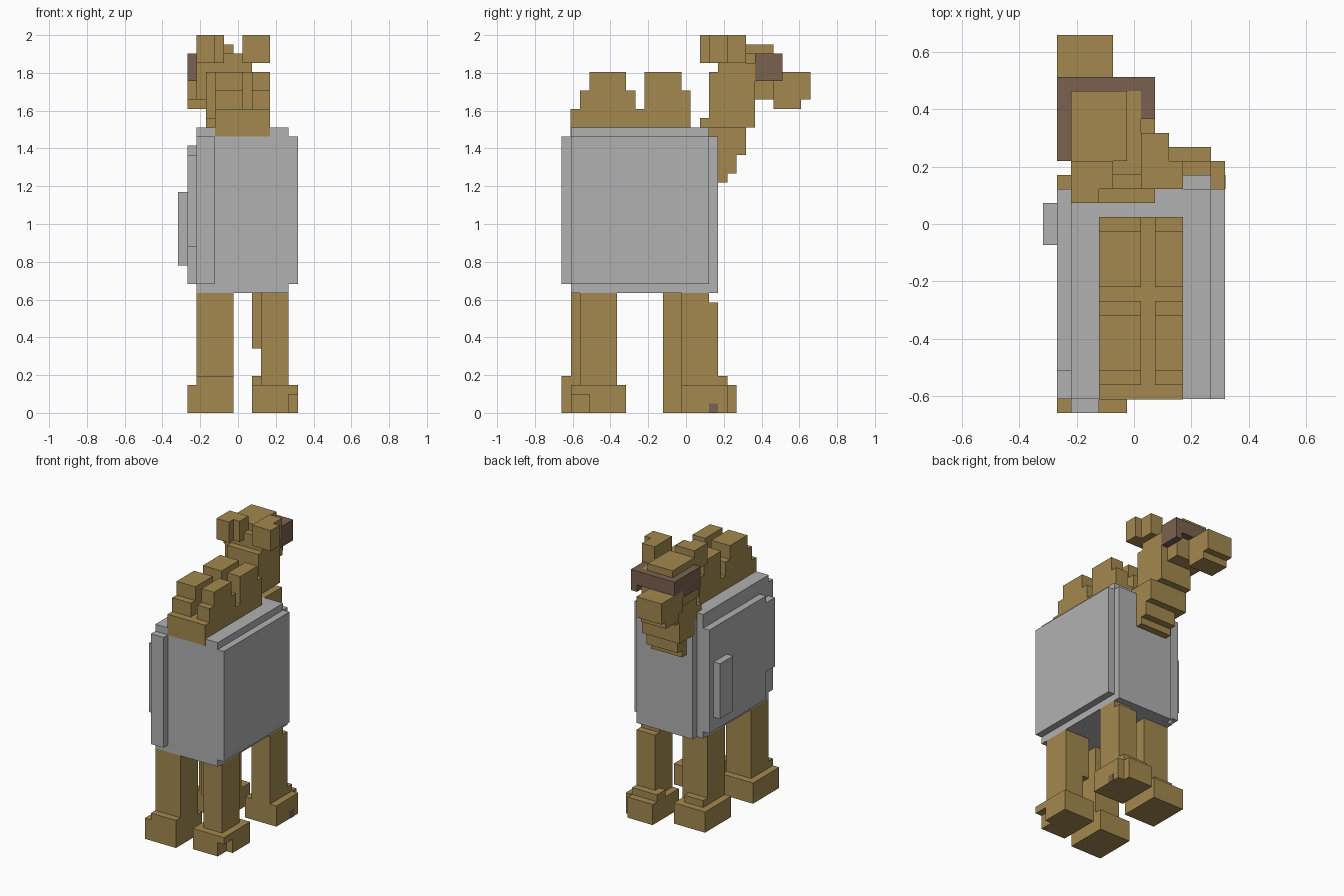
import bpy
import bmesh

UNIT = 2 / 41            # edge length of one block
HALF_X, HALF_Y = 6.5, 13.5

cube = bpy.data.objects.get("Cube")
if cube:
    bpy.data.objects.remove(cube, do_unlink=True)


def make_material(name, colour):
    mat = bpy.data.materials.new(name)
    mat.use_nodes = True
    mat.diffuse_color = (*colour, 1)
    mat.node_tree.nodes["Principled BSDF"].inputs["Base Color"].default_value = (*colour, 1)
    return mat


tan = make_material("tan_fur", (0.37, 0.25, 0.08))
grey = make_material("grey_blanket", (0.44, 0.44, 0.44))
brown = make_material("dark_brown", (0.195, 0.122, 0.08))


def block(x, y, z):
    """One box given by its start and end on each axis, in block units."""
    return x, y, z


def build(name, mat, *blocks):
    """Join several boxes into one flat shaded part."""
    bm = bmesh.new()
    for x, y, z in blocks:
        verts = bmesh.ops.create_cube(bm, size=1)["verts"]
        for v in verts:
            v.co.x = (x[v.co.x > 0] - HALF_X) * UNIT
            v.co.y = (y[v.co.y > 0] - HALF_Y) * UNIT
            v.co.z = z[v.co.z > 0] * UNIT
    mesh = bpy.data.meshes.new(name)
    bm.to_mesh(mesh)
    bm.free()
    mesh.materials.append(mat)
    obj = bpy.data.objects.new(name, mesh)
    bpy.context.scene.collection.objects.link(obj)
    return obj


# Body with its raised plates
build("body", grey,
      block(x=(2, 12), y=(1, 16), z=(13, 31)),
      block(x=(3, 12), y=(16, 17), z=(13, 30)))
build("left_body_plate", grey, block(x=(12, 13), y=(1, 16), z=(14, 30)))
build("rear_body_strip", grey, block(x=(2, 4), y=(0, 1), z=(14, 30)))
build("right_body_plate", grey,
      block(x=(1, 2), y=(3, 16), z=(14, 29)),
      block(x=(1, 2), y=(1, 3), z=(18, 28)))
build("right_side_slab", grey, block(x=(0, 1), y=(12, 15), z=(16, 24)))

# Humps: shared base, then two stepped pairs
build("hump_base", tan, block(x=(4, 10), y=(0.97, 14), z=(30, 33)))
for side, span in (("right", (4, 7)), ("left", (8, 10))):
    build(side + "_rear_hump", tan,
          block(x=span, y=(2, 8), z=(33, 35)),
          block(x=span, y=(3, 7), z=(35, 37)))
    build(side + "_front_hump", tan,
          block(x=span, y=(9, 14), z=(33, 35)),
          block(x=span, y=(9, 13), z=(35, 37)))

# Legs and feet
build("rear_right_leg", tan,
      block(x=(2, 6), y=(1, 5), z=(3, 13)),
      block(x=(2, 6), y=(0, 5), z=(3, 4)),
      block(x=(1, 6), y=(0, 6), z=(0, 3)))
build("rear_left_leg", tan,
      block(x=(9, 12), y=(2, 6), z=(3, 13)),
      block(x=(8, 9), y=(3, 6), z=(7, 13)),
      block(x=(8, 12), y=(1, 7), z=(0, 3)),
      block(x=(12, 13), y=(3, 7), z=(0, 3)),
      block(x=(12, 13), y=(1, 3), z=(2, 3)))
build("front_right_leg", tan,
      block(x=(2, 6), y=(11, 15), z=(3, 13)),
      block(x=(2, 5), y=(14, 16), z=(3, 4)),
      block(x=(1, 6), y=(11, 17), z=(0, 3)))
build("front_left_leg", tan,
      block(x=(9, 12), y=(13, 16), z=(3, 13)),
      block(x=(9, 12), y=(16, 17), z=(3, 12)),
      block(x=(8, 12), y=(16, 18), z=(3, 4)),
      block(x=(8, 12), y=(13, 19), z=(0, 3)),
      block(x=(12, 13), y=(13, 18), z=(0, 3)))
build("foot_mark", brown, block(x=(12.9, 13.03), y=(16, 17), z=(0, 1)))

# Neck, stepping forward as it rises
build("neck", tan,
      block(x=(4, 9), y=(17, 18), z=(25, 26)),
      block(x=(4, 9), y=(17, 19), z=(26, 28)),
      block(x=(3, 9), y=(16, 20), z=(28, 31)),
      block(x=(3, 8), y=(15, 16), z=(31, 32)),
      block(x=(3, 8), y=(16, 21), z=(31, 37)))

# Head and snout
build("head", tan,
      block(x=(2, 7), y=(17, 23), z=(34, 39)),
      block(x=(7, 8), y=(17, 21), z=(34, 38)),
      block(x=(2, 6), y=(18, 23), z=(39, 40)))
build("snout", tan,
      block(x=(1, 5), y=(22, 27), z=(34, 37)),
      block(x=(1, 5), y=(23, 26), z=(33, 34)))

# Dark band around the brow
build("brow_band", brown,
      block(x=(1, 8), y=(23, 24), z=(37, 39)),
      block(x=(1, 2), y=(18, 22), z=(36, 39)),
      block(x=(1, 2), y=(22, 23), z=(37, 39)),
      block(x=(7, 8), y=(21, 24), z=(36, 39)))

# Ears
build("right_ear", tan,
      block(x=(2, 4), y=(15, 18), z=(38, 41)),
      block(x=(4, 5), y=(16, 18), z=(38, 41)))
build("left_ear", tan,
      block(x=(7, 10), y=(16, 18), z=(38, 41)),
      block(x=(7, 9), y=(18, 20), z=(38, 41)))
